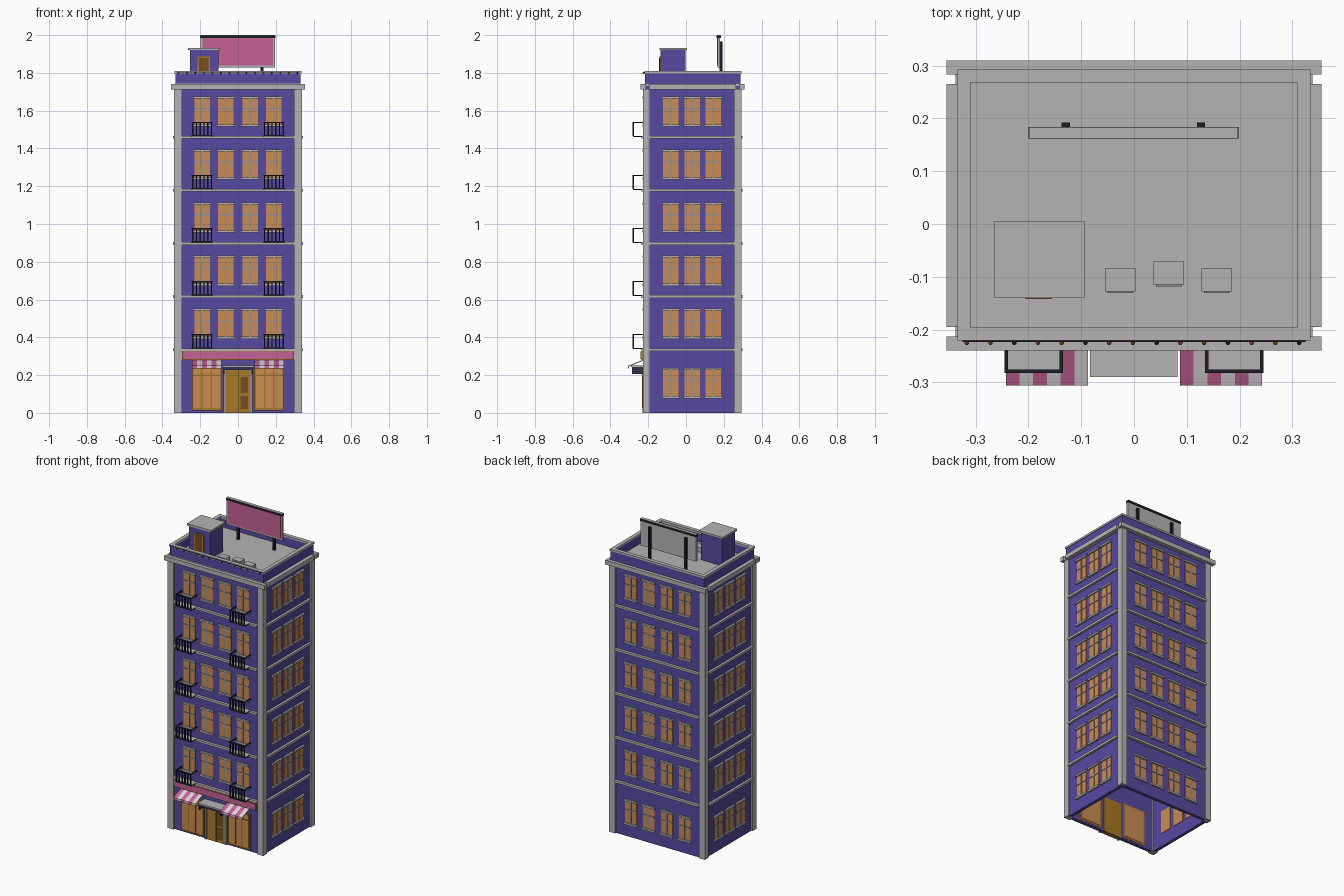
import bpy, bmesh
from math import pi
from mathutils import Matrix, Vector

cube = bpy.data.objects.get("Cube")
if cube:
    bpy.data.objects.remove(cube, do_unlink=True)


def material(name, *rgb):
    m = bpy.data.materials.new(name)
    m.use_nodes = True
    m.diffuse_color = (*rgb, 1)
    m.node_tree.nodes["Principled BSDF"].inputs["Base Color"].default_value = (*rgb, 1)
    return m


MATS = {
    "wall": material("violet wall", .095, .068, .36),
    "stone": material("grey stone", .47, .45, .46),
    "pink": material("pink", .56, .12, .31),
    "white": material("pale cloth", .72, .68, .70),
    "glass": material("amber glass", .60, .27, .085),
    "gold": material("golden wood", .40, .19, .02),
    "brown": material("brown wood", .18, .08, .012),
    "black": material("black metal", .012, .012, .018),
    "navy": material("dark navy", .03, .03, .07),
    "bar": material("window bar grey", .30, .28, .30),
}


class Part:
    """Collects boxes and panels into a single mesh."""

    def __init__(self, name):
        self.name, self.bm, self.used = name, bmesh.new(), []

    def slot(self, mat):
        if mat not in self.used:
            self.used.append(mat)
        return self.used.index(mat)

    def box(self, mat, x, y, z):
        lo, hi = Vector((x[0], y[0], z[0])), Vector((x[1], y[1], z[1]))
        m = Matrix.Translation((lo + hi) / 2) @ Matrix.Diagonal((*(hi - lo), 1))
        new = bmesh.ops.create_cube(self.bm, size=1, matrix=m)["verts"]
        for f in {f for v in new for f in v.link_faces}:
            f.material_index = self.slot(mat)

    def extrude_x(self, mat, x, profile):
        """Solid with a y-z outline, swept along x."""
        bm = self.bm
        a, b = ([bm.verts.new((xx, *p)) for p in profile] for xx in x)
        n = len(profile)
        faces = [bm.faces.new(a), bm.faces.new(b[::-1])]
        faces += [bm.faces.new((a[i], b[i], b[(i + 1) % n], a[(i + 1) % n])) for i in range(n)]
        for f in faces:
            f.material_index = self.slot(mat)

    def ball(self, mat, centre, r):
        new = bmesh.ops.create_icosphere(self.bm, subdivisions=1, radius=r,
                                         matrix=Matrix.Translation(centre))["verts"]
        for f in {f for v in new for f in v.link_faces}:
            f.material_index = self.slot(mat)

    def mesh(self):
        bmesh.ops.recalc_face_normals(self.bm, faces=self.bm.faces)
        me = bpy.data.meshes.new(self.name)
        self.bm.to_mesh(me)
        self.bm.free()
        for m in self.used:
            me.materials.append(MATS[m])
        return me

    def done(self):
        return place(self.name, self.mesh())


def place(name, me, loc=(0, 0, 0), turn=0):
    ob = bpy.data.objects.new(name, me)
    ob.location, ob.rotation_euler.z = loc, turn
    bpy.context.collection.objects.link(ob)
    return ob


# Main dimensions
W, Y0, Y1 = .328, -.218, .283
YC = (Y0 + Y1) / 2
STOREY, FIRST, TOP, T = .281, .335, 1.73, .02


def ring(part, mat, x, y0, y1, t, z):
    """Four walls around a rectangle, open in the middle."""
    part.box(mat, (-x, x), (y0, y0 + t), z)
    part.box(mat, (-x, x), (y1 - t, y1), z)
    for a, b in ((-x, -x + t), (x - t, x)):
        part.box(mat, (a, b), (y0 + t, y1 - t), z)


# Hollow body, open underneath, with the roof deck
p = Part("walls")
ring(p, "wall", W, Y0, Y1, T, (0, TOP))
p.done()
p = Part("roof_deck")
p.box("stone", (-W, W), (Y0, Y1), (TOP, 1.745))
p.done()

# Parapet and coping
p = Part("parapet")
ring(p, "wall", .331, -.217, .289, .02, (1.74, 1.8))
ring(p, "stone", .335, -.221, .293, .025, (1.798, 1.81))
p.done()

# Corner pillars
p = Part("corner_pillars")
for x in ((-.338, -.297), (.297, .338)):
    for y in ((-.228, -.19), (.253, .293)):
        p.box("stone", x, y, (0, 1.715))
p.done()

# Storey bands between the pillars, and the cornice
p = Part("storey_bands")
for i in range(5):
    z = FIRST + i * STOREY
    for y in ((-.235, Y0), (Y1, .30)):
        p.box("stone", (-.297, .297), y, (z - .007, z + .007))
    for x in ((-.343, -W), (W, .343)):
        p.box("stone", x, (-.19, .253), (z - .007, z + .007))
p.done()
p = Part("cornice")
for y in ((-.24, -.213), (.283, .31)):
    p.box("stone", (-.355, .355), y, (1.712, 1.74))
for x in ((-.355, -.325), (.325, .355)):
    p.box("stone", x, (-.195, .265), (1.712, 1.74))
p.done()

# Sash window, facing -y with its sill at the origin; glass shows inside too
p = Part("window")
p.box("glass", (-.041, .041), (-.003, T + .003), (0, .147))
p.box("bar", (-.004, .004), (-.007, 0), (0, .147))
p.box("bar", (-.041, .041), (-.006, 0), (.083, .090))
p.box("stone", (-.047, .047), (-.012, 0), (.141, .152))
p.box("stone", (-.047, .047), (-.012, 0), (-.008, .004))
window = p.mesh()
FRONT_X = (-.19, -.064, .064, .19)
for floor in range(6):
    z = .40 + (floor - 1) * STOREY if floor else .085
    for x in FRONT_X:
        if floor:
            place("front_window", window, (x, Y0, z))
        place("back_window", window, (x, Y1, z), pi)
    for y in (YC - .113, YC, YC + .113):
        place("left_window", window, (W, y, z), pi / 2)
        place("right_window", window, (-W, y, z), -pi / 2)

# Balcony with railing, used under the outer front windows
p = Part("balcony")
p.box("stone", (-.053, .053), (-.062, 0), (.002, .008))
p.box("black", (-.055, .055), (-.064, -.058), (.075, .082))
p.box("black", (-.055, .055), (-.064, -.058), (.006, .012))
for s in (-1, 1):
    x = sorted((s * .049, s * .055))
    p.box("black", x, (-.06, 0), (.077, .082))
    p.box("black", x, (-.06, 0), (.002, .007))
for i in range(6):
    x = -.05 + i * .02
    p.box("black", (x - .0035, x + .0035), (-.064, -.058), (.006, .08))
balcony = p.mesh()
for floor in range(5):
    for x in (FRONT_X[0], FRONT_X[3]):
        place("balcony", balcony, (x, Y0, FIRST + floor * STOREY))

# Shop windows
p = Part("shop_window")
p.box("gold", (-.079, .079), (-.008, T + .002), (.012, .24))
p.box("glass", (-.07, .07), (-.011, T + .004), (.025, .232))
for x in (-.024, .024):
    p.box("gold", (x - .004, x + .004), (-.014, -.008), (.025, .232))
p.box("gold", (-.07, .07), (-.014, -.008), (.195, .202))
shop = p.mesh()

# Striped awning: sloping top with a short hanging edge
p = Part("awning")
slope = [(0, .285), (-.088, .250), (-.088, .235), (-.084, .235), (-.084, .246), (0, .279)]
for i in range(6):
    x = -.078 + i * .026
    p.extrude_x("white" if i % 2 else "pink", (x, x + .026), slope)
awning = p.mesh()
for x in (-.165, .165):
    place("shop_window", shop, (x, Y0, 0))
    place("awning", awning, (x, Y0, 0))

# Sign band above the shop
p = Part("shop_sign")
p.box("gold", (-.296, .296), (-.236, Y0), (.281, .328))
p.box("pink", (-.291, .291), (-.24, Y0), (.286, .324))
p.done()

# Double door with posts and canopy
p = Part("entrance_door")
p.box("gold", (-.064, .064), (Y0 - .006, Y0 + T + .003), (0, .228))
p.box("brown", (.0, .004), (Y0 - .009, Y0), (0, .225))
for z in ((.02, .09), (.105, .19)):
    p.box("brown", (.012, .052), (Y0 - .009, Y0), z)
for s in (-1, 1):
    p.box("bar", sorted((s * .064, s * .077)), (Y0 - .012, Y0), (0, .23))
p.done()
p = Part("door_canopy")
p.box("stone", (-.083, .082), (-.29, Y0), (.244, .251))
p.box("navy", (-.08, .079), (-.287, Y0), (.23, .244))
for s in (-1, 1):
    p.box("navy", sorted((s * .072, s * .079)), (-.285, Y0), (.207, .231))
p.done()

# Stair house on the roof
p = Part("stair_house")
p.box("wall", (-.254, -.104), (-.134, -.003), (1.74, 1.922))
p.box("stone", (-.264, -.094), (-.14, .006), (1.92, 1.933))
p.box("gold", (-.214, -.148), (-.139, -.13), (1.745, 1.888))
p.box("brown", (-.206, -.156), (-.142, -.13), (1.745, 1.88))
p.done()

# Roof vent units
p = Part("roof_vents")
for x, y in ((-.026, -.106), (.066, -.093), (.157, -.106)):
    p.box("stone", (x - .029, x + .029), (y - .022, y + .022), (1.745, 1.775))
    p.box("bar", (x - .024, x + .024), (y - .025, y - .02), (1.75, 1.77))
p.done()

# Billboard on two posts
p = Part("billboard")
p.box("stone", (-.199, .197), (.168, .181), (1.828, 1.99))
p.box("pink", (-.188, .186), (.164, .17), (1.839, 1.985))
p.box("black", (-.2, .198), (.162, .184), (1.985, 1.998))
p.box("stone", (-.198, .196), (.163, .183), (1.997, 2))
for x in (-.129, .127):
    p.box("black", (x - .008, x + .008), (.178, .192), (1.745, 1.965))
p.done()

# String of festive bulbs along the parapet
p = Part("bulb_string")
p.box("black", (-.325, .325), (-.224, -.22), (1.803, 1.806))
for i in range(15):
    p.ball(("pink", "gold", "navy")[i % 3], (-.317 + i * .045, -.225, 1.799), .005)
p.done()
